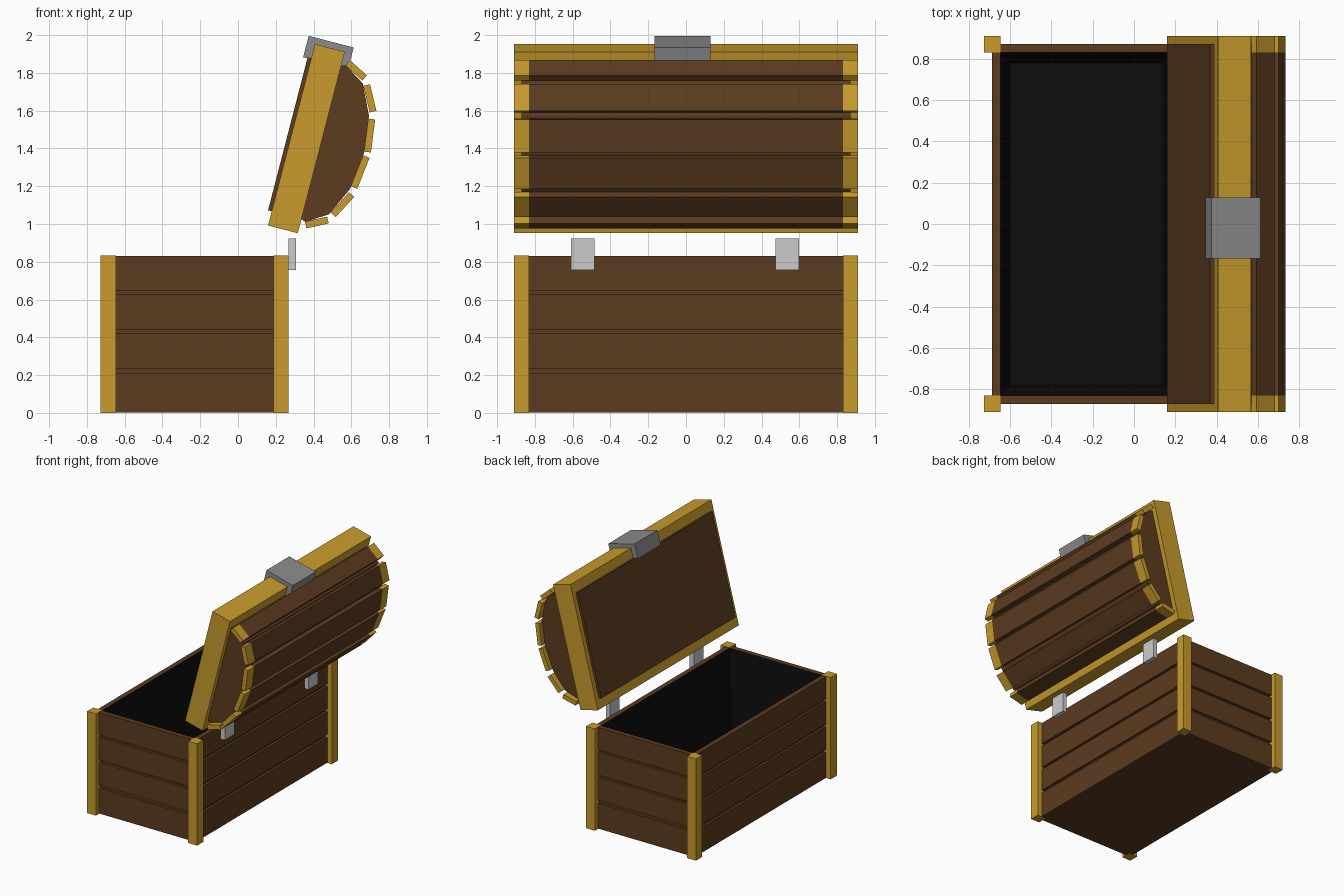
import bpy, bmesh, math
from mathutils import Vector

if "Cube" in bpy.data.objects:
    bpy.data.objects.remove(bpy.data.objects["Cube"])


def material(name, rgb):
    m = bpy.data.materials.new(name)
    m.diffuse_color = (*rgb, 1)
    m.use_nodes = True
    m.node_tree.nodes["Principled BSDF"].inputs["Base Color"].default_value = m.diffuse_color
    return m


BROWN = material("brown_wood", (0.107, 0.045, 0.014))
GOLD = material("gold_trim", (0.58, 0.33, 0.025))
BLACK = material("dark_lining", (0.004, 0.004, 0.004))
STEEL = material("dark_steel", (0.26, 0.26, 0.26))


def prism(name, profile, y0, y1, mat=None):
    """Extrude an x/z outline from y0 to y1."""
    bm = bmesh.new()
    front = [bm.verts.new((x, y0, z)) for x, z in profile]
    back = [bm.verts.new((x, y1, z)) for x, z in profile]
    bm.faces.new(front)
    bm.faces.new(back[::-1])
    n = len(profile)
    for i in range(n):
        j = (i + 1) % n
        bm.faces.new((front[j], front[i], back[i], back[j]))
    bmesh.ops.recalc_face_normals(bm, faces=bm.faces)
    me = bpy.data.meshes.new(name)
    bm.to_mesh(me)
    bm.free()
    ob = bpy.data.objects.new(name, me)
    bpy.context.collection.objects.link(ob)
    if mat:
        me.materials.append(mat)
    return ob


def box(name, x0, x1, y0, y1, z0, z1, mat=None):
    return prism(name, [(x0, z0), (x1, z0), (x1, z1), (x0, z1)], y0, y1, mat)


# ---- Chest body ----
XL, XR, Y, H = -0.727, 0.267, 0.91, 0.832      # outer corners of the posts
POST, PROUD, GROOVE = 0.08, 0.04, 0.02

for x in (XL, XR - POST):
    for y in (-Y, Y - POST):
        box("corner_post", x, x + POST, y, y + POST, 0, H, GOLD)

# Horizontal planks, with a recessed backing board showing in the grooves
ox0, ox1, oy = XL + PROUD, XR - PROUD, Y - PROUD
ix0, ix1, iy = XL + POST, XR - POST, Y - POST
rows = [(0.003, 0.209), (0.235, 0.42), (0.44, 0.627), (0.648, H - 0.002)]
for z0, z1 in rows:
    for s in (-1, 1):
        ya, yb = sorted((s * iy, s * oy))
        box("end_plank", ix0, ix1, ya, yb, z0, z1, BROWN)
    box("front_long_plank", ox0, ix0, -iy, iy, z0, z1, BROWN)
    box("back_long_plank", ix1, ox1, -iy, iy, z0, z1, BROWN)
for s in (-1, 1):
    ya, yb = sorted((s * iy, s * (oy - GROOVE)))
    box("end_backing", ix0, ix1, ya, yb, 0.003, H - 0.003, BROWN)
box("long_backing", ox0 + GROOVE, ix0, -iy, iy, 0.003, H - 0.003, BROWN)
box("long_backing", ix1, ox1 - GROOVE, -iy, iy, 0.003, H - 0.003, BROWN)
box("chest_bottom", ox0, ox1, -oy, oy, 0.003, 0.03, BROWN)

# Dark lining: an open tub narrowing towards its floor
bm = bmesh.new()
bmesh.ops.create_cube(bm, size=1)
cx, w = (ix0 + ix1) / 2, ix1 - ix0
for v in bm.verts:
    top = v.co.z > 0
    inset = 0 if top else 0.05
    v.co = Vector((cx + math.copysign(w / 2 - inset, v.co.x),
                   math.copysign(iy - inset, v.co.y), H - 0.003 if top else 0.06))
bm.normal_update()
bmesh.ops.delete(bm, geom=[f for f in bm.faces if f.normal.z > 0.9], context='FACES')
bmesh.ops.reverse_faces(bm, faces=bm.faces)
me = bpy.data.meshes.new("inner_lining")
bm.to_mesh(me)
bm.free()
me.materials.append(BLACK)
bpy.context.collection.objects.link(bpy.data.objects.new("inner_lining", me))

# Hinges
for y in (-0.608, 0.473):
    box("hinge", 0.268, 0.306, y, y + 0.124, 0.757, 0.922)

# ---- Open lid: s runs along its width from the middle, v outwards ----
TILT = math.radians(14.5)
HALF, RIM = 0.496, 0.163


def lid(s, v):
    u = s + HALF
    return (0.159 + u * math.sin(TILT) + v * math.cos(TILT),
            0.992 + u * math.cos(TILT) - v * math.sin(TILT))


def lid_box(name, s0, s1, v0, v1, y0, y1, mat=None):
    return prism(name, [lid(s0, v0), lid(s1, v0), lid(s1, v1), lid(s0, v1)], y0, y1, mat)


lid_box("lid_rim", -HALF, HALF, 0, RIM, -Y, Y, GOLD)

# Domed core, standing slightly proud of the rim on the inside
half = [(0.418, -0.02), (0.418, 0.16), (0.428, 0.186), (0.358, 0.297), (0.20, 0.372)]
outline = half + [(0, 0.396)] + [(-s, v) for s, v in reversed(half)]
prism("lid_core", [lid(*p) for p in outline], -oy, oy, BROWN)

# Curved lid slats: brown in the middle, gold at both ends
slats = [((0.01, 0.394), (0.185, 0.372)), ((0.218, 0.371), (0.346, 0.303)),
         ((0.372, 0.291), (0.427, 0.184))]
for a, b in slats:
    a, b = Vector(a), Vector(b)
    d = (b - a).normalized()
    n = Vector((-d.y, d.x)) * 0.037
    quad = [a, b, b + n, a + n]
    for m in (-1, 1):
        pts = [lid(m * p.x, p.y) for p in quad]
        prism("lid_slat", pts, -iy, iy, BROWN)
        prism("lid_band", pts, -Y, -iy, GOLD)
        prism("lid_band", pts, iy, Y, GOLD)

# Latch on the lid edge
lid_box("latch", HALF - 0.083, HALF + 0.034, -0.043, 0.203, -0.167, 0.129, STEEL)
